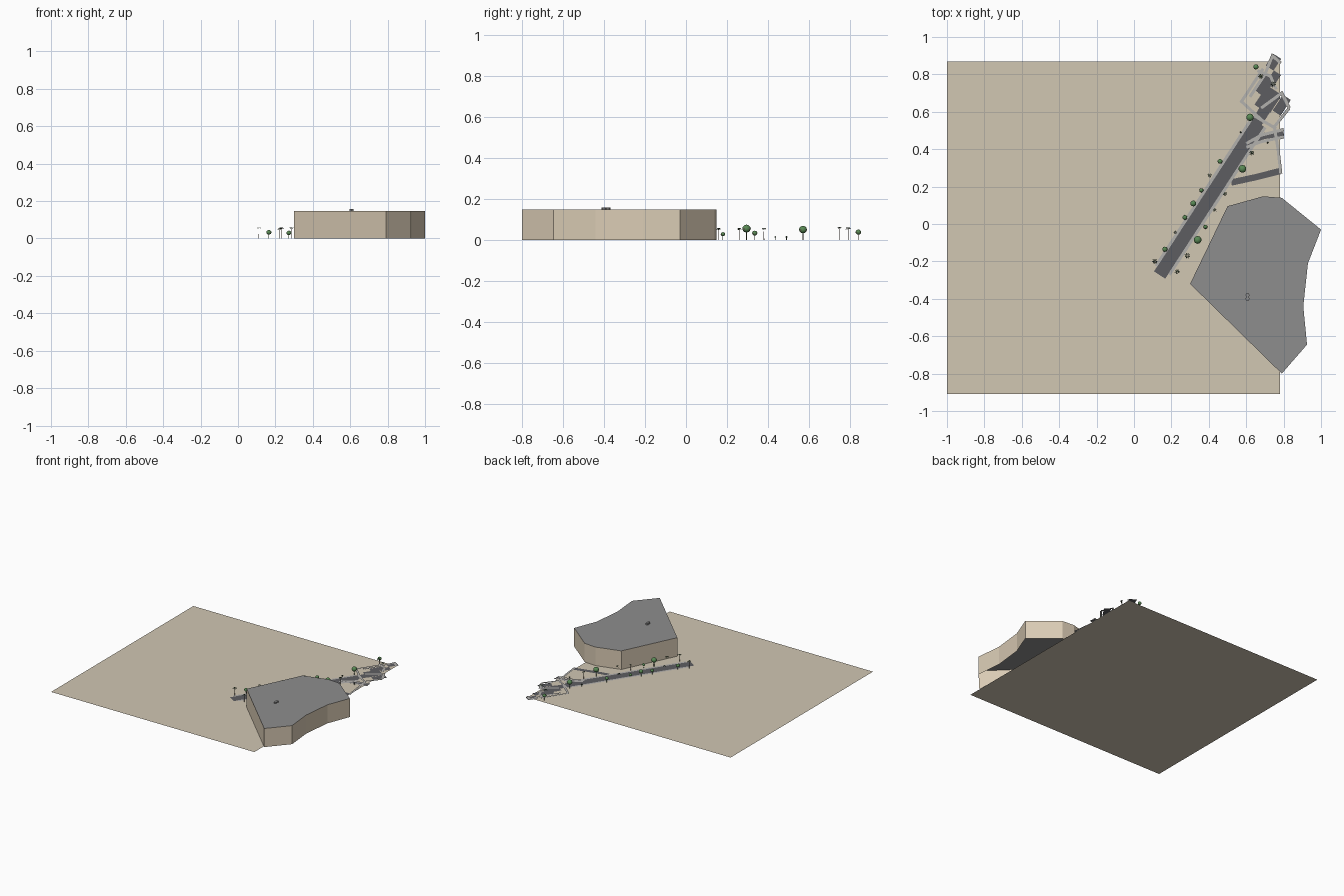
import bpy, bmesh, math
from mathutils import Matrix, Vector

if "Cube" in bpy.data.objects:
    bpy.data.objects.remove(bpy.data.objects["Cube"])


def mat(name, rgb):
    m = bpy.data.materials.new(name)
    m.diffuse_color = (*rgb, 1)
    m.use_nodes = True
    m.node_tree.nodes["Principled BSDF"].inputs["Base Color"].default_value = m.diffuse_color
    return m


TAN = mat("sand", (0.64, 0.57, 0.45))
WALL = mat("wall_stone", (0.70, 0.60, 0.46))
ROOF = mat("roof_grey", (0.27, 0.27, 0.27))
ROAD = mat("asphalt", (0.11, 0.11, 0.12))
WALK = mat("pavement", (0.45, 0.44, 0.42))
LEAF = mat("foliage", (0.10, 0.25, 0.09))
PALM = mat("palm_green", (0.06, 0.10, 0.05))
BARK = mat("bark", (0.12, 0.09, 0.06))


def finish(name, bm, *mats):
    me = bpy.data.meshes.new(name)
    bm.to_mesh(me)
    bm.free()
    for m in mats:
        me.materials.append(m)
    ob = bpy.data.objects.new(name, me)
    bpy.context.collection.objects.link(ob)
    return ob


def ribbon(name, pts, width, z, m):
    """Flat mitred strip along a path."""
    bm = bmesh.new()
    P = [Vector(p) for p in pts]
    rows = []
    for i, p in enumerate(P):
        a = (p - P[i - 1]).normalized() if i else (P[1] - p).normalized()
        b = (P[i + 1] - p).normalized() if i < len(P) - 1 else a
        t = (a + b).normalized()
        h = width / 2 / max(0.4, t.dot(a))
        n = Vector((-t.y, t.x)) * h
        rows.append([bm.verts.new((*(p + s * n), z)) for s in (-1, 1)])
    for r, q in zip(rows, rows[1:]):
        bm.faces.new((r[0], q[0], q[1], r[1]))
    return finish(name, bm, m)


# ground sheet
bm = bmesh.new()
bm.faces.new([bm.verts.new((x, y, 0)) for x, y in
              ((-1, -.91), (.78, -.91), (.78, .87), (-1, .87))])
finish("ground", bm, TAN)

# building shell, open underneath
outline = [(.30, -.32), (.79, -.80), (.925, -.645), (.905, -.44), (.93, -.21),
           (1.0, -.03), (.79, .14), (.69, .148), (.50, .095)]
H = 0.147
bm = bmesh.new()
lo = [bm.verts.new((x, y, 0)) for x, y in outline]
hi = [bm.verts.new((x, y, H)) for x, y in outline]
for i in range(len(lo)):
    j = (i + 1) % len(lo)
    bm.faces.new((lo[i], lo[j], hi[j], hi[i]))
bm.faces.new(hi).material_index = 1
finish("building", bm, WALL, ROOF)

# small rooftop units
bm = bmesh.new()
for y in (-.40, -.38):
    bmesh.ops.create_cone(bm, cap_ends=True, segments=8, radius1=.011, radius2=.011,
                          depth=.01, matrix=Matrix.Translation((.607, y, H + .005)))
finish("roof_vents", bm, ROOF)

# main road with pavements on both sides
A, B = Vector((.137, -.273)), Vector((.665, .54))
d = (B - A).normalized()
n = Vector((-d.y, d.x))
ribbon("main_road", [A, B], .072, .003, ROAD)
for side, nm in ((1, "left"), (-1, "right")):
    o = n * side * .043
    ribbon("pavement_" + nm, [A + o + d * .03, B + o], .016, .004, WALK)

# stepped road blocks at the far end, aligned to the road
for i, (x, y, l, w) in enumerate([(.68, .58, .09, .06), (.70, .655, .09, .075), (.735, .65, .10, .05),
                                  (.79, .635, .10, .05), (.72, .70, .06, .10),
                                  (.70, .74, .10, .055), (.745, .775, .08, .045),
                                  (.745, .865, .075, .05)]):
    c = Vector((x, y))
    ribbon(f"road_block_{i}", [c - d * l / 2, c + d * l / 2], w, .0026 + i * .0002, ROAD)

# side roads
ribbon("side_road_near", [(.52, .222), (.65, .25), (.78, .283)], .034, .0026, ROAD)
ribbon("side_road_far", [(.62, .44), (.69, .47), (.80, .487)], .034, .0026, ROAD)

# footpaths weaving through the far end
paths = [
    [(.70, .54), (.575, .655), (.69, .83)],
    [(.60, .43), (.68, .475), (.80, .505)],
    [(.60, .41), (.68, .44), (.80, .465)],
    [(.785, .27), (.77, .40), (.75, .52), (.83, .62)],
    [(.64, .58), (.76, .51)],
    [(.62, .68), (.70, .80), (.74, .90), (.785, .86)],
    [(.68, .62), (.79, .70), (.83, .62)],
    [(.66, .82), (.73, .79), (.76, .72)],
]
for i, p in enumerate(paths):
    ribbon(f"footpath_{i}", p, .016, .0048 + i * .0002, WALK)


def stem(bm, x, y, h, r):
    bmesh.ops.create_cone(bm, cap_ends=True, segments=6, radius1=r, radius2=r * .7,
                          depth=h, matrix=Matrix.Translation((x, y, h / 2)))


# round trees: x, y, crown radius, crown height
trees = [(.62, .57, .02, .05), (.58, .295, .021, .055), (.34, -.085, .021, .05),
         (.165, -.135, .014, .033), (.272, .035, .013, .03), (.317, .11, .016, .04),
         (.46, .335, .013, .033), (.36, .18, .011, .028), (.382, -.015, .011, .028),
         (.652, .84, .014, .038)]
for i, (x, y, r, z) in enumerate(trees):
    bm = bmesh.new()
    stem(bm, x, y, z, r * .12)
    k = len(bm.faces)
    bmesh.ops.create_icosphere(bm, subdivisions=2, radius=r,
                               matrix=Matrix.Translation((x, y, z)) @ Matrix.Diagonal((1, 1, .92, 1)))
    for f in list(bm.faces)[k:]:
        f.material_index = 1
        f.smooth = True
    finish(f"round_tree_{i}", bm, BARK, LEAF)

# palms: x, y, height, frond length
palms = [(.112, -.20, .057, .017), (.232, -.255, .055, .015), (.285, -.17, .057, .017),
         (.22, -.045, .05, .011), (.432, .075, .05, .011), (.488, .16, .054, .013),
         (.405, .26, .054, .013), (.63, .38, .055, .015), (.678, .79, .057, .016),
         (.745, .75, .06, .016)]
for i, (x, y, h, r) in enumerate(palms):
    bm = bmesh.new()
    stem(bm, x, y, h, .0014)
    for k in range(8):
        a = k * math.pi / 4 + i
        u, v = Vector((math.cos(a), math.sin(a), 0)), Vector((-math.sin(a), math.cos(a), 0))
        c = Vector((x, y, h))
        mid = c + u * r * .55 + Vector((0, 0, .003))
        pts = [c, mid - v * r * .16, c + u * r - Vector((0, 0, .007)), mid + v * r * .16]
        bm.faces.new([bm.verts.new(p) for p in pts]).material_index = 1
    finish(f"palm_{i}", bm, BARK, PALM)

# low bollards
for i, (x, y) in enumerate([(.57, .49), (.715, .435)]):
    bm = bmesh.new()
    stem(bm, x, y, .012, .002)
    bmesh.ops.create_icosphere(bm, subdivisions=1, radius=.005,
                               matrix=Matrix.Translation((x, y, .014)))
    finish(f"bollard_{i}", bm, PALM)
